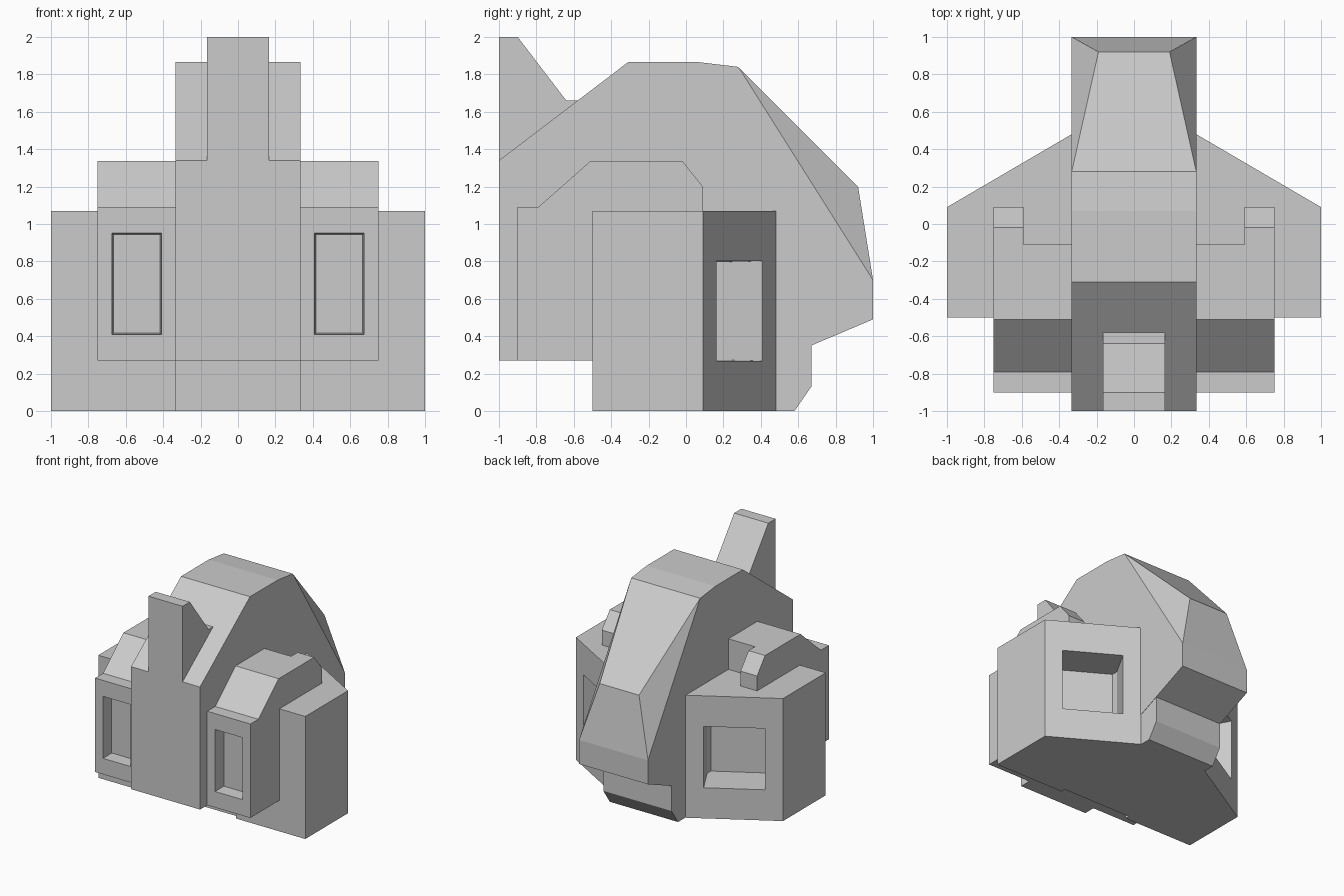
import bpy, bmesh
from mathutils import Vector

if "Cube" in bpy.data.objects:
    bpy.data.objects.remove(bpy.data.objects["Cube"])


def finish(bm, name, mirror=False):
    bm.normal_update()
    me = bpy.data.meshes.new(name)
    bm.to_mesh(me)
    bm.free()
    ob = bpy.data.objects.new(name, me)
    bpy.context.collection.objects.link(ob)
    if mirror:
        m = ob.modifiers.new("mirror", 'MIRROR')
        m.use_axis = (True, False, False)
    return ob


def prism(profile, axis, a, b):
    """Extrude a 2D profile along 'x' (profile is y,z) or 'z' (profile is x,y)."""
    bm = bmesh.new()
    place = (lambda p, t: (t, *p)) if axis == 'x' else (lambda p, t: (*p, t))
    lo = [bm.verts.new(place(p, a)) for p in profile]
    hi = [bm.verts.new(place(p, b)) for p in profile]
    bm.faces.new(lo)
    bm.faces.new(hi)
    n = len(profile)
    for i in range(n):
        j = (i + 1) % n
        bm.faces.new((lo[i], lo[j], hi[j], hi[i]))
    bmesh.ops.recalc_face_normals(bm, faces=bm.faces)
    bm.normal_update()
    return bm


def recess(bm, direction, wide, tall, depth):
    """Sink a window into the face that looks along direction."""
    d = Vector(direction).normalized()
    f = max(bm.faces, key=lambda f: (round(f.normal.dot(d), 3), f.calc_area()))
    c = f.calc_center_median()
    corners = [v.co.copy() for v in f.verts]
    bmesh.ops.inset_individual(bm, faces=[f], thickness=0.02)
    for v in f.verts:
        o = min(corners, key=lambda q: (q - v.co).length) - c
        v.co = c + Vector((o.x * wide, o.y * wide, o.z * tall))
    bm.normal_update()
    bmesh.ops.inset_individual(bm, faces=[f], thickness=0.01, depth=-depth)


# Central hull, with the rear roof panel pinched in above the tail
side = [(-1, .27), (-1, 1.34), (-.31, 1.865), (.07, 1.865), (.28, 1.84),
        (1, .7), (1, .49), (.48, .27)]
bm = bmesh.new()
for s in (-1, 1):
    for y, z in side:
        bm.verts.new((s * .333, y, z))
    bm.verts.new((s * .19, .92, 1.2))
bmesh.ops.convex_hull(bm, input=bm.verts)
bmesh.ops.dissolve_limit(bm, angle_limit=.01, verts=bm.verts, edges=bm.edges)
bmesh.ops.recalc_face_normals(bm, faces=bm.faces)
finish(bm, "central_hull")

# Upright fin at the front
finish(prism([(-1, 1.3), (-1, 2), (-.9, 2), (-.64, 1.66), (-.57, 1.66), (-.5, 1.5)],
             'x', -.165, .165), "front_fin")

# Side blocks with slanted, windowed back faces
bm = prism([(.333, -.5), (1, -.5), (1, .09), (.333, .48)], 'z', 0, 1.07)
recess(bm, (.39, .667, 0), .63, .5, .3)
finish(bm, "side_block", True)

# Front pods with recessed windows
bm = prism([(-.9, .27), (-.9, 1.09), (-.79, 1.09), (-.51, 1.337),
            (-.11, 1.337), (-.11, .27)], 'x', .333, .75)
recess(bm, (0, -1, 0), .634, .66, .11)
finish(bm, "front_pod", True)

# Outer rear extension of each pod
finish(prism([(-.11, 1), (-.11, 1.337), (-.02, 1.337), (.09, 1.2), (.09, 1)],
             'x', .59, .75), "pod_tail", True)

# Belly block between the side blocks, and the wedge behind it
finish(prism([(-.46, 0), (-.46, .3), (.48, .3), (.48, 0)], 'x', -.333, .333), "belly_block")
finish(prism([(.47, 0), (.58, 0), (.67, .13), (.67, .37), (.47, .3)],
             'x', -.33, .33), "rear_wedge")
